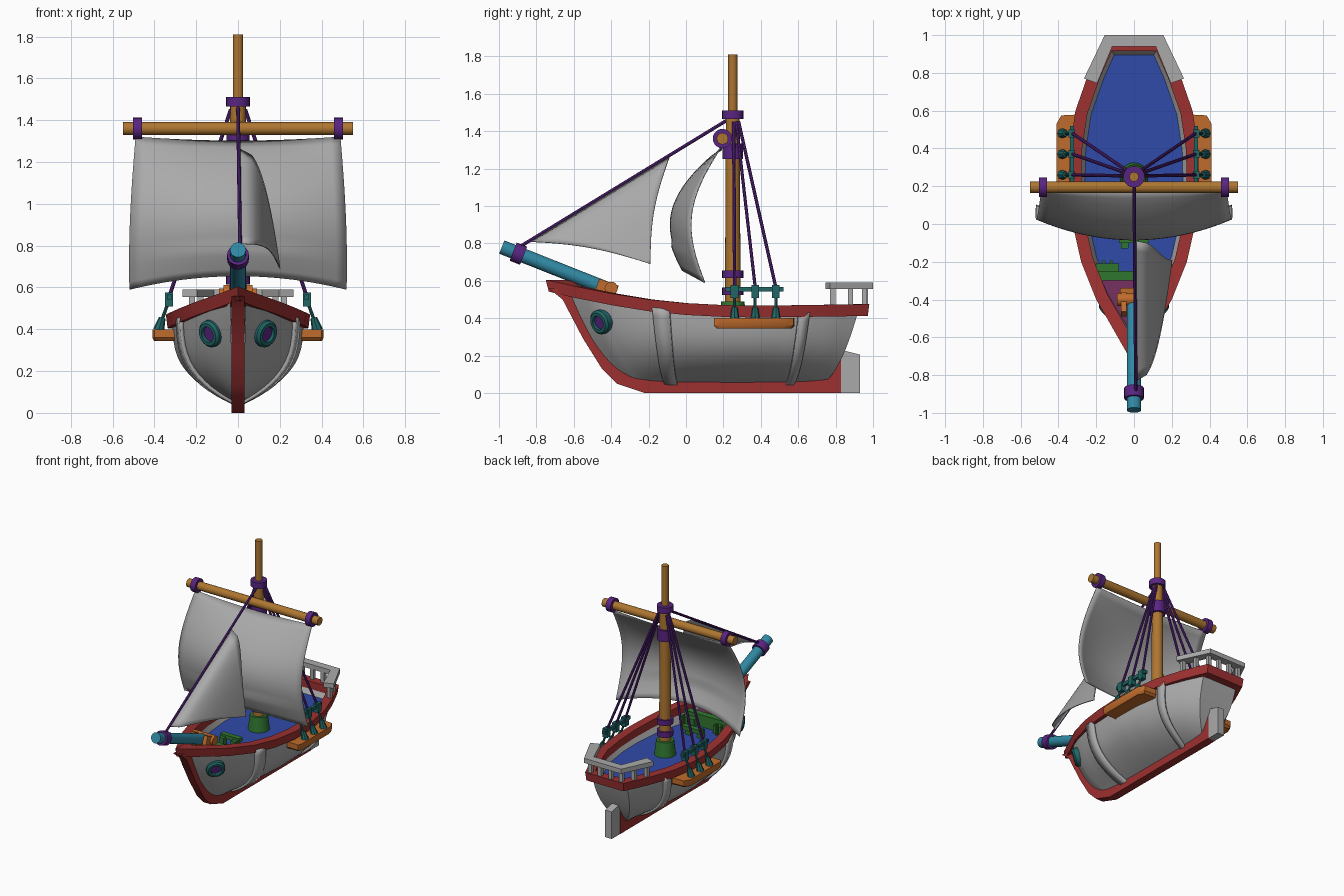
import bpy, bmesh, math
from mathutils import Vector, Matrix

cube = bpy.data.objects.get("Cube")
if cube:
    bpy.data.objects.remove(cube)


def material(name, r, g, b):
    m = bpy.data.materials.new(name)
    m.use_nodes = True
    m.diffuse_color = (r, g, b, 1)
    node = next(n for n in m.node_tree.nodes if n.type == 'BSDF_PRINCIPLED')
    node.inputs["Base Color"].default_value = (r, g, b, 1)
    return m


GREY = material("grey", .40, .40, .40)
RED = material("red", .34, .03, .03)
BROWN = material("brown", .42, .18, .03)
ORANGE = material("orange", .53, .15, .025)
PURPLE = material("purple", .10, .018, .22)
TEAL = material("dark teal", .015, .13, .13)
CYAN = material("sea blue", .03, .25, .37)
BLUE = material("deck blue", .03, .07, .40)
GREEN = material("green", .03, .18, .03)
PLUM = material("plum", .18, .03, .12)
parts = []


def finish(name, mat, bm):
    bmesh.ops.remove_doubles(bm, verts=bm.verts, dist=1e-5)
    bmesh.ops.recalc_face_normals(bm, faces=bm.faces)
    me = bpy.data.meshes.new(name)
    bm.to_mesh(me)
    bm.free()
    me.materials.append(mat)
    ob = bpy.data.objects.new(name, me)
    bpy.context.collection.objects.link(ob)
    parts.append(ob)
    return ob


def grid(name, mat, fn, nu, nv, thick=0):
    """Surface of fn(u, v) with u and v from 0 to 1."""
    bm = bmesh.new()
    rows = [[bm.verts.new(fn(i / nu, j / nv)) for j in range(nv + 1)] for i in range(nu + 1)]
    for a, b in zip(rows, rows[1:]):
        for j in range(nv):
            bm.faces.new((a[j], a[j + 1], b[j + 1], b[j]))
    ob = finish(name, mat, bm)
    if thick:
        mod = ob.modifiers.new("thickness", 'SOLIDIFY')
        mod.thickness, mod.offset = thick, 0
    return ob


def rings(name, mat, loops, caps=True, wrap=False):
    """Join equal closed loops of points in order."""
    bm = bmesh.new()
    vs = [[bm.verts.new(p) for p in lp] for lp in loops]
    n = len(vs[0])
    for a, b in list(zip(vs, vs[1:])) + ([(vs[-1], vs[0])] if wrap else []):
        for i in range(n):
            bm.faces.new((a[i], a[(i + 1) % n], b[(i + 1) % n], b[i]))
    if caps:
        bm.faces.new(vs[0])
        if len(vs) > 1:
            bm.faces.new(vs[-1])
    return finish(name, mat, bm)


def prism(name, mat, pts, axis, lo, hi):
    def place(p, d):
        return (d, p[0], p[1]) if axis == 'x' else (p[0], p[1], d)
    return rings(name, mat, [[place(p, d) for p in pts] for d in (lo, hi)])


def cyl(name, mat, p, q, r1, r2=None, n=16):
    p, q = Vector(p), Vector(q)
    bm = bmesh.new()
    rot = (q - p).to_track_quat('Z', 'Y').to_matrix().to_4x4()
    bmesh.ops.create_cone(bm, cap_ends=True, segments=n, radius1=r1, radius2=r1 if r2 is None else r2,
                          depth=(q - p).length, matrix=Matrix.Translation((p + q) / 2) @ rot)
    return finish(name, mat, bm)


def box(name, mat, c, size, tilt=0):
    bm = bmesh.new()
    bmesh.ops.create_cube(bm, size=1, matrix=Matrix.Translation(c) @ Matrix.Rotation(tilt, 4, 'X')
                          @ Matrix.Diagonal((*size, 1)))
    return finish(name, mat, bm)


def interp(table, x):
    for a, b in zip(table, table[1:]):
        if x <= b[0]:
            k = max(0, (x - a[0]) / (b[0] - a[0]))
            return a[1] + (b[1] - a[1]) * k
    return table[-1][1]


# Deck plan (y, half width) and sheer line (y, z)
PLAN = [(-.75, 0), (-.6, .085), (-.4, .2), (-.2, .28), (0, .325), (.2, .345),
        (.4, .34), (.6, .31), (.8, .24), (.98, .16)]
SHEER = [(-.75, .605), (-.5, .55), (-.25, .505), (0, .48), (.3, .465), (.98, .475)]
outline = [Vector((x, y)) for y, x in PLAN] + [Vector((-x, y)) for y, x in reversed(PLAN[1:])]


def inset(d):
    out = []
    for i, p in enumerate(outline):
        a = (p - outline[i - 1]).normalized()
        b = (outline[(i + 1) % len(outline)] - p).normalized()
        n = Vector((-a.y - b.y, a.x + b.x)).normalized()
        out.append(p + n * d / n.dot(Vector((-a.y, a.x))))
    return out


def rim_loop(d, drop):
    return [(p.x, p.y, interp(SHEER, o.y) - drop) for p, o in zip(inset(d), outline)]


def level(d, z):
    return [(p.x, p.y, z) for p in inset(d)]


# Hull: stations of (top y, bottom y, half width)
STATIONS = [(-.62, -.22, .035), (-.5, -.2, .13), (-.4, -.17, .18), (-.15, -.09, .27), (.2, .2, .315),
            (.4, .37, .31), (.63, .54, .275), (.8, .64, .205), (.92, .70, .145)]


def hull(s, q, off=0):
    i = min(int(s), len(STATIONS) - 2)
    yt, yb, w = Vector(STATIONS[i]).lerp(Vector(STATIONS[i + 1]), s - i)
    t = abs(q) ** 1.6
    x = (w + off) * (1 - (1 - t) ** 3.3) * (.94 + .06 * t)
    zb = .045 - off * .5
    return (math.copysign(x, q), yb + (yt - yb) * t ** .5, zb + (interp(SHEER, yt) - .04 - zb) * t)


def transom(u, v):
    x, y, z = hull(8, u)
    return (x * (2 * v - 1), y, z)


grid("hull", GREY, lambda u, v: hull(u * 8, 2 * v - 1), 24, 28)
grid("transom", GREY, transom, 14, 2)
for name, s in (("front_rib", 3), ("rear_rib", 6)):
    grid(name, GREY, lambda u, v: hull(s - .12 + .3 * u, 2 * v - 1, .012), 1, 28, .018)

# Gunwale, bulwark lining, decks
rings("gunwale", RED, [rim_loop(0, 0), rim_loop(.008, .063), rim_loop(.065, .063), rim_loop(.065, 0)],
      caps=False, wrap=True)
rings("bulwark_lining", GREY, [rim_loop(.06, .05), level(.085, .38)], caps=False)
rings("main_deck", BLUE, [level(.08, .38)])
fore = [(interp(PLAN, y) - .07, y) for y in (-.28, -.4, -.5, -.57)]
prism("foredeck", PLUM, fore + [(-x, y) for x, y in reversed(fore)], 'z', .42, .45)
box("foredeck_bulkhead", GREEN, (0, -.275, .425), (.38, .05, .09))
for s in (-1, 1):
    box("foredeck_step", GREEN, (s * .14, -.23, .41), (.12, .04, .06))
    for x in (.12, .16):
        cyl("step_pin", GREEN, (s * x, -.2, .38), (s * x, -.2, .46), .009, n=8)
    box("deck_rail_leg", GREEN, (s * .05, -.11, .41), (.04, .04, .06))
box("deck_rail_beam", GREEN, (0, -.08, .44), (.16, .04, .03))

# Keel and rudder
prism("keel", RED, [(-.735, .56), (-.66, .5), (-.55, .29), (-.45, .13), (-.37, .05), (-.22, 0), (.83, 0), (.83, .23),
                    (.7, .1), (.5, .07), (-.15, .07), (-.3, .15), (-.48, .42), (-.55, .55)], 'x', -.03, .03)
prism("rudder", GREY, [(.83, 0), (.93, 0), (.93, .205), (.83, .23)], 'x', -.028, .028)

# Stern rail
RAIL = [(.265, .77), (.155, 1), (-.155, 1), (-.265, .77), (-.195, .745), (-.115, .94), (.115, .94), (.195, .745)]
prism("stern_rail", GREY, RAIL, 'z', .555, .59)
for s in (-1, 1):
    for x, y in ((.22, .785), (.18, .88), (.13, .955), (.045, .96)):
        box("stern_rail_post", GREY, (s * x, y, .51), (.028, .028, .1))

# Portholes
for s in (-1, 1):
    c, n = Vector((s * .13, -.455, .38)), Vector((s * .68, -.68, -.25)).normalized()
    rot = n.to_track_quat('Z', 'Y')
    section = [(.066, -.03), (.066, .012), (.055, .024), (.038, .024), (.034, -.03)]
    loops = [[c + rot @ Vector((r * math.cos(a * math.pi / 12), r * math.sin(a * math.pi / 12), h))
              for a in range(24)] for r, h in section]
    rings("porthole_ring", TEAL, loops, caps=False, wrap=True)
    cyl("porthole_pane", PURPLE, c - n * .02, c + n * .008, .036, n=24)

# Mast and its bands
M = .25


def mast_part(name, mat, z1, z2, r1, r2=None):
    cyl(name, mat, (0, M, z1), (0, M, z2), r1, r2, 20)


mast_part("mast_base", GREEN, .38, .49, .075, .062)
mast_part("lower_mast", BROWN, .45, 1.48, .042, .037)
mast_part("upper_mast", BROWN, 1.45, 1.81, .025)
for z1, z2, r in ((.525, .565, .057), (.615, .655, .057), (1.25, 1.335, .055), (1.465, 1.51, .057)):
    mast_part("mast_band", PURPLE, z1, z2, r)

# Yard and square sail
cyl("yard", BROWN, (-.55, .195, 1.36), (.55, .195, 1.36), .031, n=20)
for s in (-1, 1):
    cyl("yard_band", PURPLE, (s * .46, .195, 1.36), (s * .502, .195, 1.36), .052, n=20)


def square_sail(u, v):
    k = 2 * u - 1
    belly = 1 - k * k
    x = k * (.49 + .03 * math.sin(v * math.pi * .6))
    y = .19 - .09 * v - .115 * math.sin(math.pi * v) - .115 * belly * math.sin(v * 2) ** .6 * (1 if v < .8 else 1.1)
    return (x, y, 1.32 - .73 * v + belly * (.085 * v - .02))


grid("square_sail", GREY, square_sail, 20, 20, .006)

# Bowsprit, its band and cradle
heel, tip = Vector((0, -.43, .56)), Vector((0, -.985, .78))
cyl("bowsprit", CYAN, heel, tip, .038, n=20)
cyl("bowsprit_band", PURPLE, heel.lerp(tip, .79), heel.lerp(tip, .89), .052, n=20)
for s in (-1, 1):
    box("cradle_cheek", ORANGE, (s * .055, -.425, .555), (.03, .11, .08), -.35)
    box("cradle_leg", ORANGE, (s * .055, -.42, .49), (.03, .07, .1))
cyl("cradle_axle", ORANGE, (-.09, -.4, .56), (.09, -.4, .56), .035)
box("cradle_foot", ORANGE, (0, -.36, .47), (.15, .04, .05))

# Forestay and jib
head, tack, clew = Vector((0, -.09, 1.26)), Vector((.012, -.83, .81)), Vector((.2, -.19, .69))
cyl("forestay", PURPLE, (0, .23, 1.465), (.01, -.9, .775), .009, n=8)


def jib(u, v):
    p = tack.lerp(head, u).lerp(clew, v)
    edge = math.sin(math.pi * v)
    return (.012 + .188 * v ** .42, p.y - .03 * edge * u, p.z + .025 * edge * (1 - u))


grid("jib", GREY, jib, 14, 20, .006)

# Channels, deadeyes and shrouds on both sides
for s in (-1, 1):
    plan = [(.29, .15), (.4, .15), (.41, .18), (.41, .53), (.385, .575), (.29, .58)]
    low = [(x - .008, M + .11 + (y - M - .11) * .93) for x, y in plan]
    rings("channel", ORANGE, [[(s * x, y, z) for x, y in pts] for pts, z in ((low, .345), (plan, .36), (plan, .4))])
    box("deadeye_bar", TEAL, (s * .328, .365, .555), (.022, .31, .024))
    for y in (.26, .37, .48):
        cyl("lower_deadeye", TEAL, (s * .38, y, .395), (s * .362, y, .455), .027, .016, 8)
        cyl("lanyard", TEAL, (s * .362, y, .45), (s * .333, y, .53), .008, n=8)
        box("upper_deadeye", TEAL, (s * .33, y, .543), (.036, .042, .068))
        cyl("shroud", PURPLE, (s * .035, .255 + (y - .26) * .12, 1.45), (s * .326, y, .565), .009, n=8)

# Smooth shading with sharp edges kept
bpy.ops.object.select_all(action='DESELECT')
for ob in parts:
    ob.select_set(True)
bpy.context.view_layer.objects.active = parts[0]
bpy.ops.object.shade_smooth_by_angle(angle=math.radians(30))
